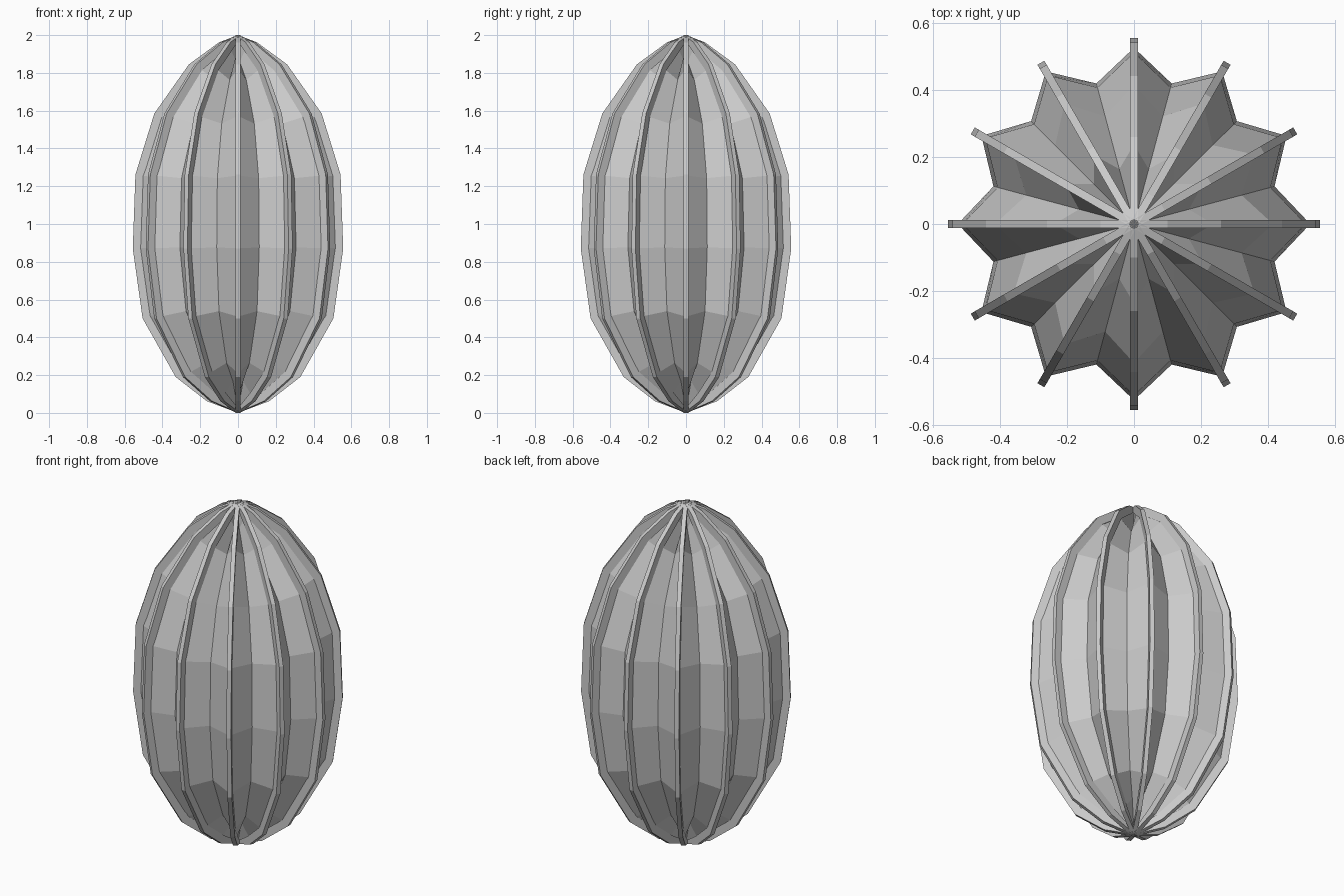
import bpy, bmesh, math
from mathutils import Vector

cube = bpy.data.objects.get("Cube")
if cube:
    bpy.data.objects.remove(cube)

RIBS = 12
RIB_WIDTH = 0.024

# Outer ridge profile as (radius, height), bottom to top
RIDGE = [Vector(p) for p in (
    (0, 0), (0.165, 0.062), (0.33, 0.19), (0.505, 0.5), (0.557, 0.87),
    (0.543, 1.262), (0.443, 1.585), (0.26, 1.845), (0.1, 1.962), (0, 2))]

grey = bpy.data.materials.new("stone grey")
grey.use_nodes = True
colour = (0.6, 0.6, 0.6, 1)
grey.diffuse_color = colour
grey.node_tree.nodes["Principled BSDF"].inputs["Base Color"].default_value = colour


def inset(profile, depth):
    """Move the profile inwards along its normals, keeping the poles on the axis."""
    result = []
    for i, p in enumerate(profile):
        if i in (0, len(profile) - 1):
            result.append(Vector((0, p.y + (0.012 if i == 0 else -0.012))))
            continue
        t = (profile[i + 1] - profile[i - 1]).normalized()
        q = p + Vector((-t.y, t.x)) * depth
        result.append(Vector((max(q.x, 0.02), q.y)))
    return result


def finish(name, bm):
    bmesh.ops.recalc_face_normals(bm, faces=bm.faces)
    mesh = bpy.data.meshes.new(name)
    bm.to_mesh(mesh)
    bm.free()
    mesh.materials.append(grey)
    obj = bpy.data.objects.new(name, mesh)
    bpy.context.collection.objects.link(obj)
    return obj


# Star-section body: ridges and valleys alternate around the axis
bm = bmesh.new()
ridge, valley = inset(RIDGE, 0.03), inset(RIDGE, 0.122)
bottom = bm.verts.new((0, 0, ridge[0].y))
top = bm.verts.new((0, 0, ridge[-1].y))
columns = []
for k in range(2 * RIBS):
    a = math.pi * k / RIBS
    source = valley if k % 2 else ridge
    columns.append([bm.verts.new((p.x * math.cos(a), p.x * math.sin(a), p.y))
                    for p in source[1:-1]])
for k, col in enumerate(columns):
    nxt = columns[(k + 1) % len(columns)]
    bm.faces.new((bottom, nxt[0], col[0]))
    bm.faces.new((top, col[-1], nxt[-1]))
    for j in range(len(col) - 1):
        bm.faces.new((col[j], nxt[j], nxt[j + 1], col[j + 1]))
finish("body", bm)

# Flat strips running from pole to pole along each ridge
inner = inset(RIDGE, 0.045)
for k in range(RIBS):
    a = 2 * math.pi * k / RIBS
    out = Vector((math.cos(a), math.sin(a), 0))
    side = Vector((-math.sin(a), math.cos(a), 0)) * RIB_WIDTH / 2
    bm = bmesh.new()
    rings = []
    for o, n in zip(RIDGE, inner):
        rings.append([bm.verts.new(out * p.x + Vector((0, 0, p.y)) + side * s)
                      for p, s in ((o, -1), (o, 1), (n, 1), (n, -1))])
    for r, q in zip(rings, rings[1:]):
        for i in range(4):
            j = (i + 1) % 4
            bm.faces.new((r[i], r[j], q[j], q[i]))
    bm.faces.new(rings[0])
    bm.faces.new(rings[-1])
    finish(f"rib_{k + 1}", bm)
